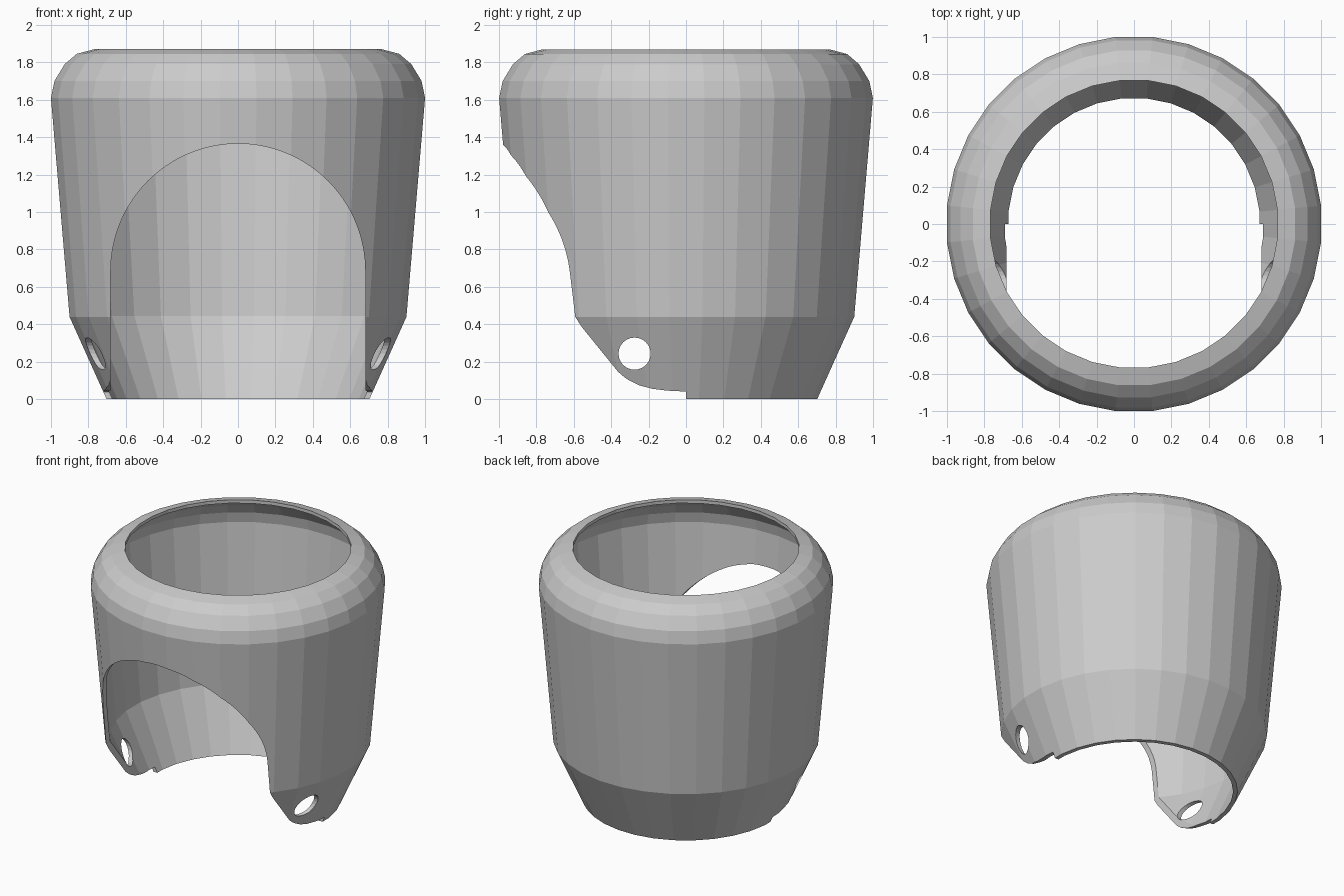
import bpy, bmesh, math

if "Cube" in bpy.data.objects:
    bpy.data.objects.remove(bpy.data.objects["Cube"])

SEGMENTS = 32


def make_object(name, bm):
    bmesh.ops.recalc_face_normals(bm, faces=bm.faces)
    mesh = bpy.data.meshes.new(name)
    bm.to_mesh(mesh)
    bm.free()
    obj = bpy.data.objects.new(name, mesh)
    bpy.context.collection.objects.link(obj)
    return obj


def revolve(name, profile, sides):
    """Closed (radius, z) profile turned around the z axis."""
    bm = bmesh.new()
    rings = []
    for i in range(sides):
        a = 2 * math.pi * (i + 0.5) / sides
        rings.append([bm.verts.new((r * math.cos(a), r * math.sin(a), z)) for r, z in profile])
    n = len(profile)
    for i in range(sides):
        p, q = rings[i], rings[(i + 1) % sides]
        for j in range(n):
            k = (j + 1) % n
            bm.faces.new((p[j], q[j], q[k], p[k]))
    return make_object(name, bm)


def prism(name, outline, place, start, end):
    """2D outline extruded from start to end; place maps (u, v, depth) to xyz."""
    bm = bmesh.new()
    a = [bm.verts.new(place(u, v, start)) for u, v in outline]
    b = [bm.verts.new(place(u, v, end)) for u, v in outline]
    bm.faces.new(a)
    bm.faces.new(b)
    for i in range(len(a)):
        k = (i + 1) % len(a)
        bm.faces.new((a[i], a[k], b[k], b[i]))
    obj = make_object(name, bm)
    obj.hide_render = True
    return obj


def arc(cu, cv, r, a0, a1, steps):
    return [(cu + r * math.cos(math.radians(a0 + (a1 - a0) * i / steps)),
             cv + r * math.sin(math.radians(a0 + (a1 - a0) * i / steps))) for i in range(steps + 1)]


def along_x(u, v, d):
    return (d, u, v)


def along_y(u, v, d):
    return (u, d, v)


# Thin hollow shell with rounded shoulder and tapered foot
outer = [(0.705, 0), (0.904, 0.44), (1.004, 1.61), (0.985, 1.70), (0.93, 1.79), (0.865, 1.845), (0.77, 1.87)]
inner = [(0.77, 1.845), (0.85, 1.815), (0.905, 1.765), (0.955, 1.69), (0.972, 1.61), (0.873, 0.445), (0.674, 0)]
shell = revolve("shell", outer + inner, SEGMENTS)

# Arched opening through the front half
arch = [(-0.68, -0.2), (0.68, -0.2)] + arc(0, 0.685, 0.68, 0, 180, 36)
arch_cutter = prism("arch_cutter", arch, along_y, -1.5, 0)

# Rounded underside of the two front tabs
tab = [(0, -0.2), (0, 0.04), (-0.1, 0.045), (-0.18, 0.055), (-0.25, 0.073), (-0.31, 0.103),
       (-0.36, 0.14), (-0.4, 0.178), (-0.5, 0.29), (-1.3, 0.29), (-1.3, -0.2)]
tab_cutter = prism("tab_cutter", tab, along_x, -1.5, 1.5)

# Pin hole through both tabs
hole = arc(-0.275, 0.243, 0.086, 0, 345, 23)
hole_cutter = prism("hole_cutter", hole, along_x, -1.5, 1.5)

for cutter in (arch_cutter, tab_cutter, hole_cutter):
    mod = shell.modifiers.new(cutter.name, 'BOOLEAN')
    mod.operation = 'DIFFERENCE'
    mod.solver = 'EXACT'
    mod.object = cutter
    bpy.context.view_layer.objects.active = shell
    bpy.ops.object.modifier_apply(modifier=mod.name)
    bpy.data.objects.remove(cutter)
